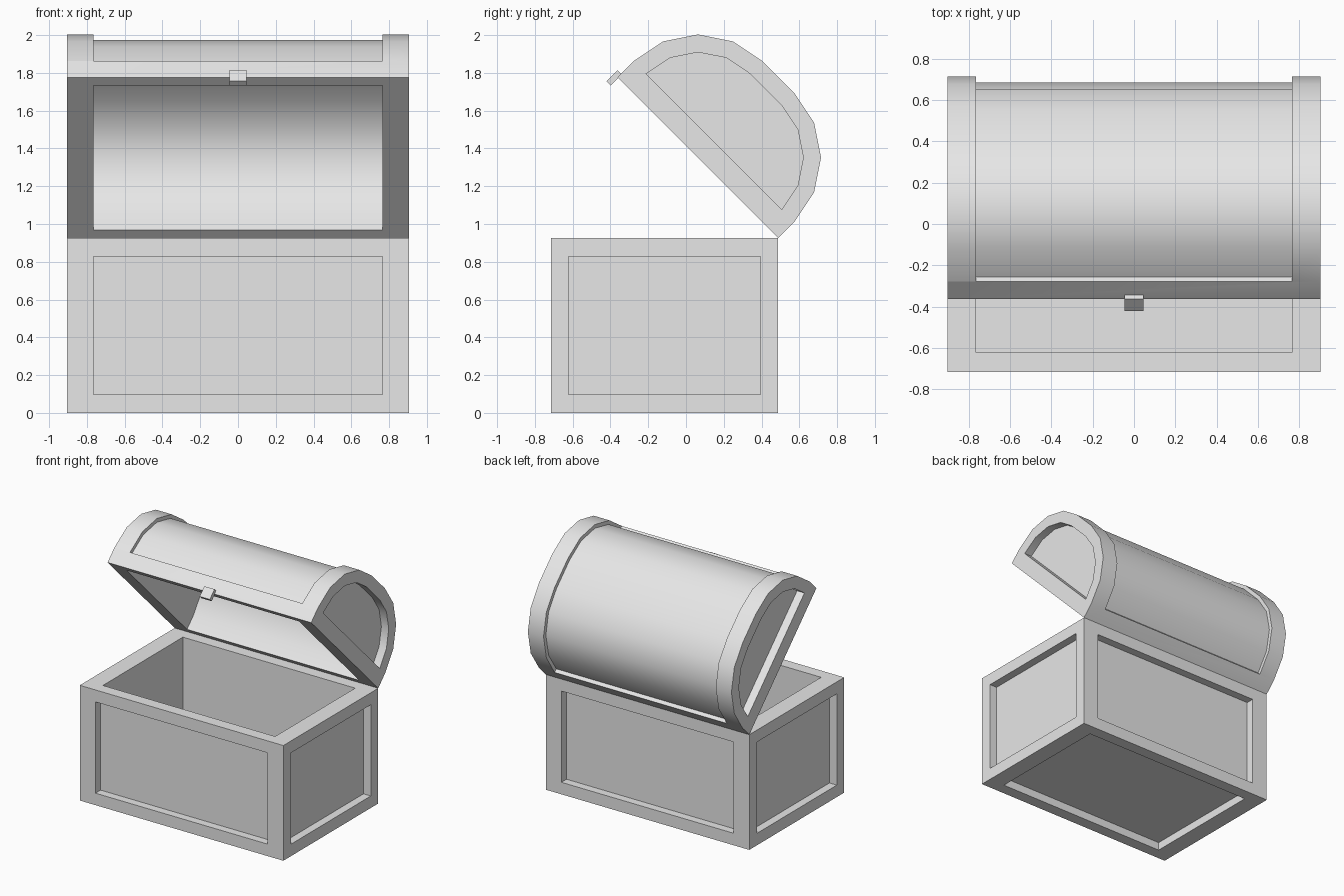
import bpy, bmesh, math
from mathutils import Vector

if "Cube" in bpy.data.objects:
    bpy.data.objects.remove(bpy.data.objects["Cube"], do_unlink=True)

grey = bpy.data.materials.new("plain_grey")
grey.use_nodes = True
grey.diffuse_color = (0.8, 0.8, 0.8, 1)
grey.node_tree.nodes["Principled BSDF"].inputs["Base Color"].default_value = (0.8, 0.8, 0.8, 1)

HALF_X, INNER_X = 0.904, 0.765
DEPTH, HEIGHT = 1.204, 0.925
HINGE_Y = 0.488
RISE, RADIUS = 0.121, 0.483   # straight lid side, rounded lid corner
RECESS = 0.065


def add_object(name, bm):
    bmesh.ops.recalc_face_normals(bm, faces=bm.faces)
    mesh = bpy.data.meshes.new(name)
    bm.to_mesh(mesh)
    bm.free()
    mesh.materials.append(grey)
    obj = bpy.data.objects.new(name, mesh)
    bpy.context.collection.objects.link(obj)
    return obj


# Chest body: a block with a framed panel on each side and a hollow top
def chest_body():
    bm = bmesh.new()
    bmesh.ops.create_cube(bm, size=1)
    size = Vector((2 * HALF_X, DEPTH, HEIGHT))
    for v in bm.verts:
        v.co = Vector(a * b for a, b in zip(v.co, size))
    inner = (INNER_X / HALF_X, 0.843, 0.792)
    for face in list(bm.faces):
        normal = face.normal.copy()
        bm.normal_update()
        normal = face.normal.copy()
        centre = face.calc_center_median()
        bmesh.ops.inset_individual(bm, faces=[face], thickness=0.05)
        # Fit the panel to the frame width
        for v in face.verts:
            v.co = Vector(math.copysign(s / 2 * f, c) if abs(n) < 0.5 else c
                          for c, s, f, n in zip(v.co, size, inner, normal))
        depth = HEIGHT - 0.1 if normal.z > 0.5 else RECESS
        rim = bmesh.ops.extrude_discrete_faces(bm, faces=[face])["faces"][0]
        for v in rim.verts:
            v.co -= normal * depth
    bmesh.ops.translate(bm, verts=bm.verts,
                        vec=(0, HINGE_Y - DEPTH / 2, HEIGHT / 2))
    return add_object("chest_body", bm)


# Lid coordinates: u runs from hinge to front edge, w points out of the lid
def lid_point(x, u, w):
    k = math.sqrt(0.5)
    return (x, HINGE_Y + (w - u) * k, HEIGHT + (w + u) * k)


def lid_prism(name, profile, x0, x1):
    bm = bmesh.new()
    ends = [[bm.verts.new(lid_point(x, u, w)) for u, w in profile] for x in (x0, x1)]
    bm.faces.new(ends[0])
    bm.faces.new(ends[1])
    for i in range(len(profile)):
        j = (i + 1) % len(profile)
        bm.faces.new((ends[0][i], ends[0][j], ends[1][j], ends[1][i]))
    return add_object(name, bm)


def dome(offset):
    """Rounded outline of the lid, moved inward by offset."""
    r = RADIUS - offset
    quarter = [(RADIUS - r * math.cos(a), RISE + r * math.sin(a))
               for a in (math.radians(22.5 * i) for i in range(5))]
    return quarter + [(DEPTH - u, w) for u, w in reversed(quarter)]


def with_base(arc, w):
    return [(arc[0][0], w)] + arc + [(arc[-1][0], w)]


def cut(target, cutter):
    cutter.hide_render = True
    mod = target.modifiers.new("cut", "BOOLEAN")
    mod.operation = "DIFFERENCE"
    mod.solver = "EXACT"
    mod.object = cutter
    bpy.context.view_layer.objects.active = target
    bpy.ops.object.modifier_apply(modifier=mod.name)
    bpy.data.objects.remove(cutter, do_unlink=True)


chest_body()

# Open lid: solid dome, then hollow, curved panel and end panels cut out
lid = lid_prism("lid", with_base(dome(0), 0), -HALF_X, HALF_X)
cut(lid, lid_prism("hollow_cutter", with_base(dome(0.06), -0.1), -INNER_X, INNER_X))
cut(lid, lid_prism("curved_panel_cutter", dome(-0.1) + dome(0.03)[::-1], -INNER_X, INNER_X))
for side in (-1, 1):
    cut(lid, lid_prism("end_panel_cutter", dome(0.094),
                       side * (HALF_X - RECESS), side * (HALF_X + 0.1)))

bpy.ops.object.select_all(action="DESELECT")
lid.select_set(True)
bpy.context.view_layer.objects.active = lid
bpy.ops.object.shade_smooth_by_angle(angle=math.radians(30))

# Small latch plate on the front edge of the lid
lid_prism("latch", [(1.198, -0.056), (1.231, -0.056), (1.231, 0.028), (1.198, 0.028)],
          -0.045, 0.045)
